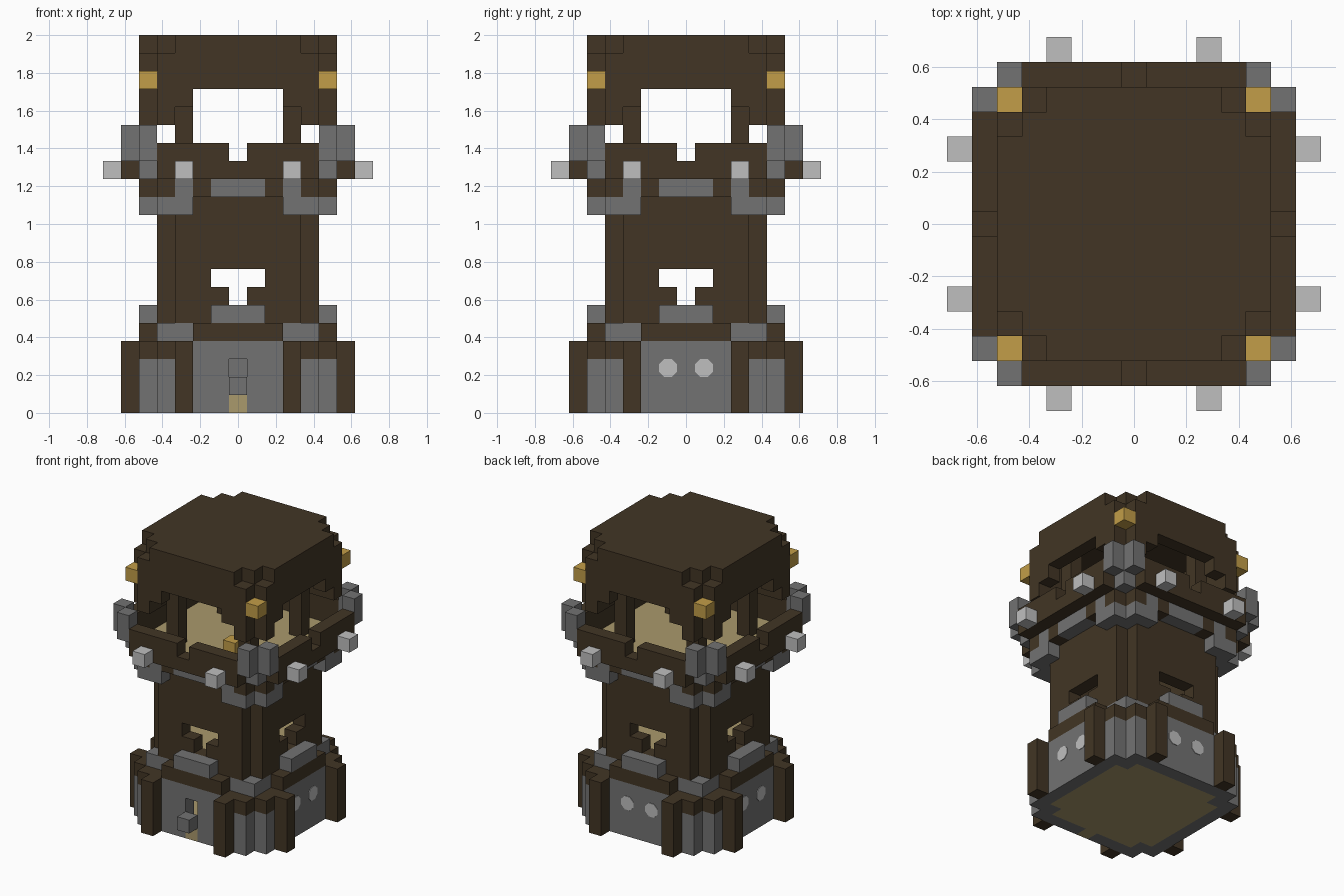
import bpy, bmesh, math
from mathutils import Matrix, Vector

cube = bpy.data.objects.get("Cube")
if cube:
    bpy.data.objects.remove(cube, do_unlink=True)

U = 2 / 21  # one building block


def material(name, r, g, b):
    m = bpy.data.materials.new(name)
    m.use_nodes = True
    m.diffuse_color = (r, g, b, 1)
    m.node_tree.nodes["Principled BSDF"].inputs["Base Color"].default_value = (r, g, b, 1)
    return m


WOOD = material("dark wood", .054, .036, .018)
STONE = material("grey stone", .17, .17, .17)
PALE = material("pale stone", .52, .52, .52)
GOLD = material("gold lantern", .54, .34, .065)
PLANK = material("light planks", .40, .32, .15)

ALL = (0, 1, 2, 3)


def finish(name, mat, bm):
    mesh = bpy.data.meshes.new(name)
    bm.to_mesh(mesh)
    bm.free()
    mesh.materials.append(mat)
    bpy.context.collection.objects.link(bpy.data.objects.new(name, mesh))


def part(name, mat, *boxes, sides=ALL, mirror=True):
    """Boxes are (x0, x1, outward0, outward1, z0, z1) in blocks, given for the
    front side, then mirrored and repeated on the listed sides."""
    bounds = set()
    for x0, x1, d0, d1, z0, z1 in boxes:
        for a, b in ((x0, x1), (-x1, -x0)) if mirror else ((x0, x1),):
            lo, hi = (a, -d1), (b, -d0)
            for turn in range(4):
                if turn in sides:
                    bounds.add((lo[0], hi[0], lo[1], hi[1], z0, z1))
                lo, hi = (-hi[1], lo[0]), (-lo[1], hi[0])
    bm = bmesh.new()
    for x0, x1, y0, y1, z0, z1 in sorted(bounds):
        centre = Vector((x0 + x1, y0 + y1, z0 + z1)) * U / 2
        size = Vector((x1 - x0, y1 - y0, z1 - z0)) * U
        bmesh.ops.create_cube(bm, size=1, matrix=Matrix.Translation(centre) @ Matrix.Diagonal(size).to_4x4())
    finish(name, mat, bm)


def notched(r, z0, z1):
    """A square slab with one block missing at each corner."""
    n = r - 1
    return (-n, n, -n, n, z0, z1), (-n, n, n, r, z0, z1)


# Base storey
part("base_wall", STONE, (-2.5, 2.5, 4.5, 5.5, 0, 4), sides=(1, 2, 3))
part("door_wall", STONE, (.5, 2.5, 4.5, 5.5, 0, 4), (-.5, .5, 4.5, 5.5, 3, 4), sides=(0,))
part("base_corner", STONE, (2.5, 4.5, 4.5, 5.5, 0, 3), (3.5, 4.5, 3.5, 4.5, 0, 3))
part("base_corner_cap", WOOD, (2.5, 4.5, 4.5, 5.5, 3, 4), (3.5, 4.5, 3.5, 4.5, 3, 4))
part("base_post", WOOD, (2.5, 3.5, 5.5, 6.5, 0, 4))
part("ground_floor", PLANK, *notched(4.5, 0, 1))
part("door_sill", PLANK, (-.5, .5, 4.5, 5.5, 0, 1), sides=(0,))
part("door_block", STONE, (-.5, .5, 5.5, 6.5, 1, 2), sides=(0,))

# Round pale plates on the three sides without a door
bm = bmesh.new()
for turn in (1, 2, 3):
    for x in (-1, 1):
        place = (Matrix.Rotation(turn * math.pi / 2, 4, 'Z')
                 @ Matrix.Translation(Vector((x, -5.5, 2.5)) * U)
                 @ Matrix.Rotation(math.pi / 2, 4, 'X')
                 @ Matrix.Rotation(math.pi / 8, 4, 'Z'))
        bmesh.ops.create_cone(bm, cap_ends=True, segments=8, radius1=.052, radius2=.052, depth=.008, matrix=place)
finish("round_plates", PALE, bm)

# Skirt around the foot of the shaft
part("skirt_ledge", WOOD, (-2.5, 2.5, 4.5, 5.5, 4, 5))
part("skirt_corner", STONE, (2.5, 3.5, 3.5, 4.5, 4, 5), (3.5, 4.5, 3.5, 4.5, 4, 5))
part("window_ledge", STONE, (-1.5, 1.5, 4.5, 5.5, 5, 6))

# Shaft with a T-shaped window on every side
part("shaft_wall", WOOD,
     (-2.5, 2.5, 3.5, 4.5, 4, 5), (-3.5, 3.5, 3.5, 4.5, 5, 6),
     (.5, 3.5, 3.5, 4.5, 6, 7), (1.5, 3.5, 3.5, 4.5, 7, 8),
     (-3.5, 3.5, 3.5, 4.5, 8, 12))
part("middle_floor", PLANK, (-3.5, 3.5, -3.5, 3.5, 5, 6))

# Overhang and lookout deck
part("overhang_bracket", STONE,
     (2.5, 4.5, 4.5, 5.5, 11, 12), (3.5, 4.5, 3.5, 4.5, 11, 12),
     (2.5, 3.5, 4.5, 5.5, 12, 13), (-1.5, 1.5, 4.5, 5.5, 12, 13))
part("overhang_beam", WOOD, (1.5, 2.5, 4.5, 5.5, 12, 13), (3.5, 4.5, 4.5, 5.5, 12, 13),
     (3.5, 4.5, 3.5, 4.5, 12, 13))
part("deck_floor", PLANK, *notched(5.5, 13, 13.05))
part("deck_lamp", GOLD, (.5, 1.5, 1.5, 2.5, 13.05, 14), sides=(0,), mirror=False)
part("railing", WOOD, (-4.5, 4.5, 5.5, 6.5, 13, 14), (.5, 4.5, 5.5, 6.5, 14, 15))
part("railing_corner", STONE, (4.5, 5.5, 4.5, 5.5, 13, 14), (4.5, 5.5, 5.5, 6.5, 14, 16))
part("railing_stud", PALE, (2.5, 3.5, 6.5, 7.5, 13, 14))

# Roof on four inner posts, with stepped arches and corner lanterns
part("roof_post", WOOD, (2.5, 3.5, 2.5, 3.5, 13, 20))
part("roof_wall", WOOD,
     (-4.5, 4.5, 4.5, 5.5, 18, 20), (2.5, 4.5, 4.5, 5.5, 17, 18),
     (3.5, 4.5, 4.5, 5.5, 16, 17), (3.5, 4.5, 3.5, 4.5, 16, 20))
part("roof_cap", WOOD, (-4.5, 4.5, -4.5, 4.5, 20, 21), (-3.5, 3.5, 4.5, 5.5, 20, 21))
part("roof_lantern", GOLD, (4.5, 5.5, 4.5, 5.5, 18, 19))
